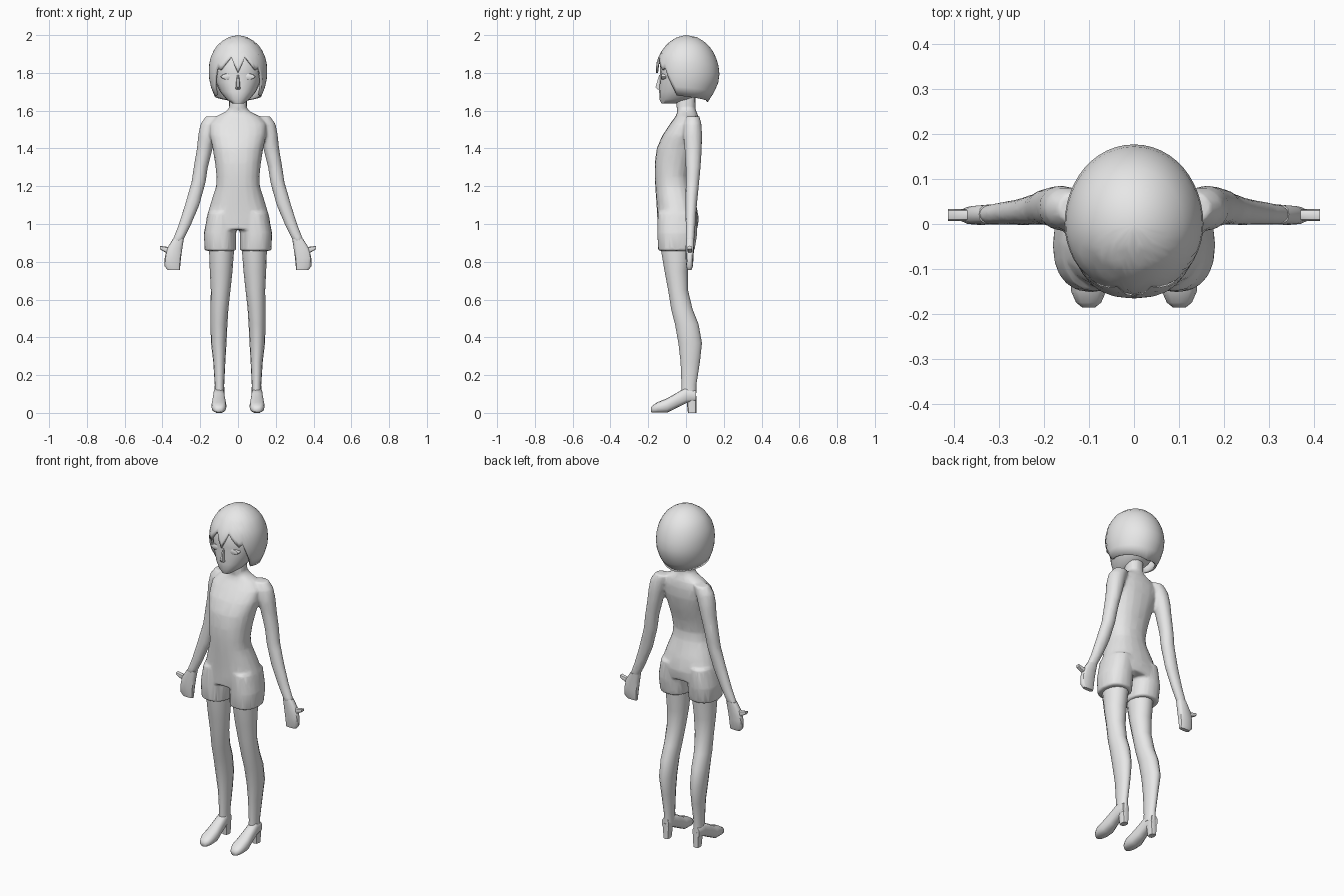
import bpy, bmesh, math
from mathutils import Vector

if "Cube" in bpy.data.objects:
    bpy.data.objects.remove(bpy.data.objects["Cube"])

grey = bpy.data.materials.new("plain_grey")
grey.diffuse_color = (0.8, 0.8, 0.8, 1)
grey.use_nodes = True
grey.node_tree.nodes["Principled BSDF"].inputs["Base Color"].default_value = grey.diffuse_color


def power(v, p):
    return math.copysign(abs(v) ** p, v)


def loft(bm, rings, sides=16, axis="z", square=2.0):
    """Closed skin through rings of (centre, half_a, half_b) lying across an axis."""
    u, v = {"z": ((1, 0, 0), (0, 1, 0)), "y": ((1, 0, 0), (0, 0, 1)), "x": ((0, 1, 0), (0, 0, 1))}[axis]
    u, v = Vector(u), Vector(v)
    loops = []
    for c, a, b in rings:
        loop = []
        for i in range(sides):
            t = math.tau * i / sides
            p = Vector(c) + u * a * power(math.cos(t), 2 / square) + v * b * power(math.sin(t), 2 / square)
            loop.append(bm.verts.new(p))
        loops.append(loop)
    faces = [bm.faces.new(loops[0]), bm.faces.new(loops[-1])]
    for low, high in zip(loops, loops[1:]):
        for i in range(sides):
            j = (i + 1) % sides
            faces.append(bm.faces.new((low[i], low[j], high[j], high[i])))
    bmesh.ops.recalc_face_normals(bm, faces=faces)


def depth_rings(rows, side=1):
    """Rows of (z, centre_x, half_width, y_front, y_back)."""
    return [((side * cx, (f + b) / 2, z), rx, (b - f) / 2) for z, cx, rx, f, b in rows]


def shade(ob, angle):
    bpy.ops.object.select_all(action="DESELECT")
    ob.select_set(True)
    bpy.context.view_layer.objects.active = ob
    bpy.ops.object.shade_smooth_by_angle(angle=math.radians(angle))


def finish(bm, name, angle=50):
    me = bpy.data.meshes.new(name)
    bm.to_mesh(me)
    bm.free()
    me.materials.append(grey)
    ob = bpy.data.objects.new(name, me)
    bpy.context.collection.objects.link(ob)
    shade(ob, angle)
    return ob


# Body: torso, shorts legs and arms fused into one skin
TORSO = [(.97, 0, .172, -.150, .060), (1.03, 0, .168, -.152, .068), (1.10, 0, .148, -.156, .055),
         (1.20, 0, .116, -.163, .024), (1.25, 0, .114, -.166, .018), (1.32, 0, .121, -.166, .032),
         (1.40, 0, .134, -.155, .055), (1.47, 0, .150, -.125, .070), (1.53, 0, .150, -.085, .072),
         (1.57, 0, .115, -.055, .066), (1.595, 0, .065, -.045, .055), (1.615, 0, .047, -.050, .050),
         (1.70, 0, .047, -.052, .050)]
SHORTS = [(.858, .093, .084, -.148, .045), (.95, .095, .086, -.152, .060), (1.06, .085, .075, -.150, .060)]
ARM = [(1.57, .125, .045, .000, .072), (1.53, .147, .052, -.012, .082), (1.47, .163, .048, -.015, .086),
       (1.40, .176, .042, -.008, .084), (1.30, .197, .038, -.002, .078), (1.22, .209, .038, -.002, .070),
       (1.10, .243, .039, -.003, .058), (.99, .284, .033, -.002, .050), (.91, .320, .029, -.002, .044)]
bm = bmesh.new()
loft(bm, depth_rings(TORSO), 20, square=2.3)
for s in (-1, 1):
    loft(bm, depth_rings(SHORTS, s), 20, square=2.3)
    loft(bm, depth_rings(ARM, s))
body = finish(bm, "body")
m = body.modifiers.new("fuse", "REMESH")
m.mode, m.voxel_size = "VOXEL", .008
m = body.modifiers.new("soften", "SMOOTH")
m.factor, m.iterations = .5, 4
m = body.modifiers.new("reduce", "DECIMATE")
m.ratio = .15
bpy.context.view_layer.objects.active = body
for name in [m.name for m in body.modifiers]:
    bpy.ops.object.modifier_apply(modifier=name)
shade(body, 50)

# Limbs repeated on both sides
LEG = [(.09, .098, .026, -.025, .055), (.15, .098, .025, -.025, .056), (.27, .099, .032, -.030, .075),
       (.37, .102, .041, -.042, .086), (.47, .101, .045, -.060, .068), (.55, .098, .047, -.080, .036),
       (.65, .092, .052, -.096, .012), (.75, .089, .060, -.115, .012), (.86, .087, .066, -.134, .026),
       (.90, .087, .066, -.138, .028)]
HAND = [(.92, .316, .029, .000, .044), (.87, .336, .041, -.002, .042), (.82, .345, .043, -.002, .040),
        (.775, .347, .041, .002, .036), (.757, .340, .033, .006, .030)]
FOOT = [(.052, .09, .022, .030), (.0, .093, .030, .042), (-.05, .066, .034, .040), (-.10, .039, .040, .038),
        (-.15, .029, .039, .028), (-.175, .021, .028, .020), (-.186, .016, .014, .012)]
for s, label in ((-1, "right"), (1, "left")):
    bm = bmesh.new()
    loft(bm, depth_rings(LEG, s), 14)
    finish(bm, label + "_leg")

    bm = bmesh.new()
    loft(bm, [((s * .101, y, z), rx, rz) for y, z, rx, rz in FOOT], 12, "y", 2.6)
    loft(bm, depth_rings([(0, .099, .018, .010, .056), (.09, .098, .024, .000, .056)], s), 8, square=3)
    finish(bm, label + "_shoe", 45)

    bm = bmesh.new()
    loft(bm, depth_rings(HAND, s), 12, square=2.8)
    loft(bm, [((s * x, .02, z), .013, r) for x, z, r in
              ((.335, .862, .022), (.375, .862, .017), (.400, .870, .012), (.414, .876, .009))], 8, "x", 2.6)
    finish(bm, label + "_hand", 45)

# Head with nose
HEAD = [(1.637, 0, .028, -.130, -.060), (1.66, 0, .062, -.140, .030), (1.70, 0, .095, -.142, .090),
        (1.75, 0, .118, -.140, .125), (1.80, 0, .130, -.138, .130), (1.86, 0, .128, -.139, .130),
        (1.93, 0, .090, -.100, .090)]
bm = bmesh.new()
loft(bm, depth_rings(HEAD), 20, square=2.2)
finish(bm, "head")
bm = bmesh.new()
loft(bm, depth_rings([(1.712, 0, .012, -.150, -.125), (1.725, 0, .012, -.164, -.125),
                      (1.79, 0, .006, -.143, -.125)]), 6)
finish(bm, "nose", 60)

# Eyes: shallow almond lids set on the face
for s, label in ((-1, "right"), (1, "left")):
    bm = bmesh.new()
    loft(bm, [((s * .060, -.105, 1.78), .032, .018), ((s * .060, -.130, 1.78), .030, .016),
              ((s * .058, -.133, 1.78), .018, .009)], 10, "y", 1.6)
    finish(bm, label + "_eye", 30)

# Hair: bobbed shell whose hem height follows the angle from the front
PROFILE = [(2.0, .004, -.004, .006), (1.988, .055, -.050, .062), (1.955, .104, -.100, .113),
           (1.90, .140, -.140, .152), (1.85, .152, -.158, .170), (1.80, .155, -.160, .178),
           (1.75, .151, -.152, .172), (1.70, .135, -.135, .150), (1.64, .108, -.110, .112)]
HEM = [(0, 1.80), (15, 1.885), (37.5, 1.815), (45, 1.83), (60, 1.73), (67.5, 1.68), (90, 1.675), (135, 1.66),
       (180, 1.645)]


def lookup(table, x):
    for a, b in zip(table, table[1:]):
        lo, hi = sorted((a[0], b[0]))
        if lo <= x <= hi:
            t = (x - a[0]) / (b[0] - a[0])
            return [p + (q - p) * t for p, q in zip(a[1:], b[1:])]


COLS, ROWS = 48, 10
bm = bmesh.new()
crown = bm.verts.new((0, 0, 2.0))
grid = []
for i in range(COLS):
    deg = i * 360 / COLS
    hem = lookup(HEM, min(deg, 360 - deg))[0]
    t = math.radians(deg)
    column = []
    for k in range(1, ROWS + 1):
        z = 2.0 - (2.0 - hem) * (k / ROWS) ** 1.5
        rx, front, back = lookup(PROFILE, z)
        y = math.cos(t) * (front if math.cos(t) > 0 else -back)
        column.append(bm.verts.new((rx * math.sin(t), y, z)))
    grid.append(column)
for i in range(COLS):
    a, b = grid[i], grid[(i + 1) % COLS]
    bm.faces.new((crown, a[0], b[0]))
    for k in range(ROWS - 1):
        bm.faces.new((a[k], a[k + 1], b[k + 1], b[k]))
bmesh.ops.recalc_face_normals(bm, faces=bm.faces)
if sum(f.normal.dot(f.calc_center_median() - Vector((0, 0, 1.8))) for f in bm.faces) < 0:
    bmesh.ops.reverse_faces(bm, faces=bm.faces)
hair = finish(bm, "hair", 50)
m = hair.modifiers.new("thickness", "SOLIDIFY")
m.thickness, m.offset = .012, -1
